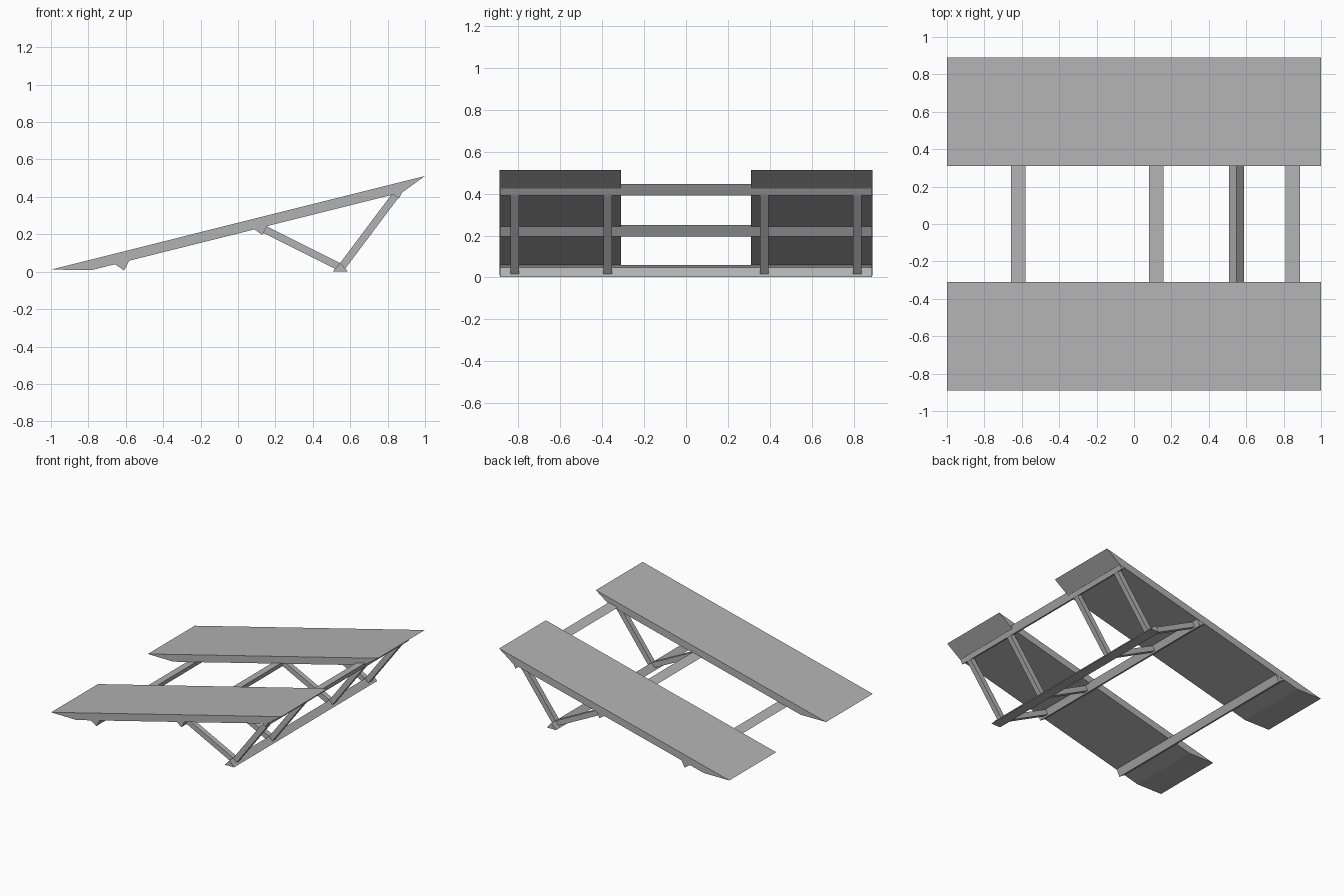
import bpy
import bmesh
from mathutils import Vector

cube = bpy.data.objects.get("Cube")
if cube:
    bpy.data.objects.remove(cube)

GREY = (0.45, 0.45, 0.45, 1)
mat = bpy.data.materials.new("plain grey")
mat.use_nodes = True
mat.diffuse_color = GREY
mat.node_tree.nodes["Principled BSDF"].inputs["Base Color"].default_value = GREY


def prism(name, profile, y0, y1):
    """Extrude an x-z profile from y0 to y1."""
    bm = bmesh.new()
    face = bm.faces.new([bm.verts.new((x, y0, z)) for x, z in profile])
    new = bmesh.ops.extrude_face_region(bm, geom=[face])["geom"]
    verts = [v for v in new if isinstance(v, bmesh.types.BMVert)]
    bmesh.ops.translate(bm, verts=verts, vec=(0, y1 - y0, 0))
    bmesh.ops.recalc_face_normals(bm, faces=bm.faces)
    mesh = bpy.data.meshes.new(name)
    bm.to_mesh(mesh)
    bm.free()
    mesh.materials.append(mat)
    obj = bpy.data.objects.new(name, mesh)
    bpy.context.collection.objects.link(obj)


def beam(name, centre, along, apex):
    """Full-width triangular beam: flat side along one direction, ridge at the apex."""
    c, a, p = Vector(centre), Vector(along).normalized() * 0.04, Vector(apex).normalized() * 0.045
    prism(name, [c - a, c + a, c + p], -0.888, 0.888)


def strut(name, start, end, y):
    """Square bar between two x-z points."""
    s, e = Vector(start), Vector(end)
    d = (e - s).normalized() * 0.02
    n = Vector((-d.y, d.x))
    prism(name, [s + n, e + n, e - n, s - n], y - 0.02, y + 0.02)


# Two wedge-ended ramp planks
plank = [(-1, 0.011), (-0.78, 0.009), (0.88, 0.425), (1, 0.512)]
for side, y0, y1 in (("right", -0.89, -0.31), ("left", 0.31, 0.89)):
    prism(side + "_ramp", plank, y0, y1)

# Cross beams under the planks, and the ground beam
slope, down = (4, 1), (1, -4)
beam("low_cross_beam", (-0.62, 0.05), slope, down)
beam("middle_cross_beam", (0.12, 0.24), slope, down)
beam("high_cross_beam", (0.85, 0.435), slope, down)
beam("ground_beam", (0.547, 0.002), (1, 0), (0, 1))

# Pairs of slanted struts meeting at the ground beam
for i, y in enumerate((-0.818, -0.373, 0.373, 0.818), 1):
    strut(f"inner_strut_{i}", (0.125, 0.235), (0.55, 0.022), y)
    strut(f"outer_strut_{i}", (0.855, 0.425), (0.555, 0.025), y)
